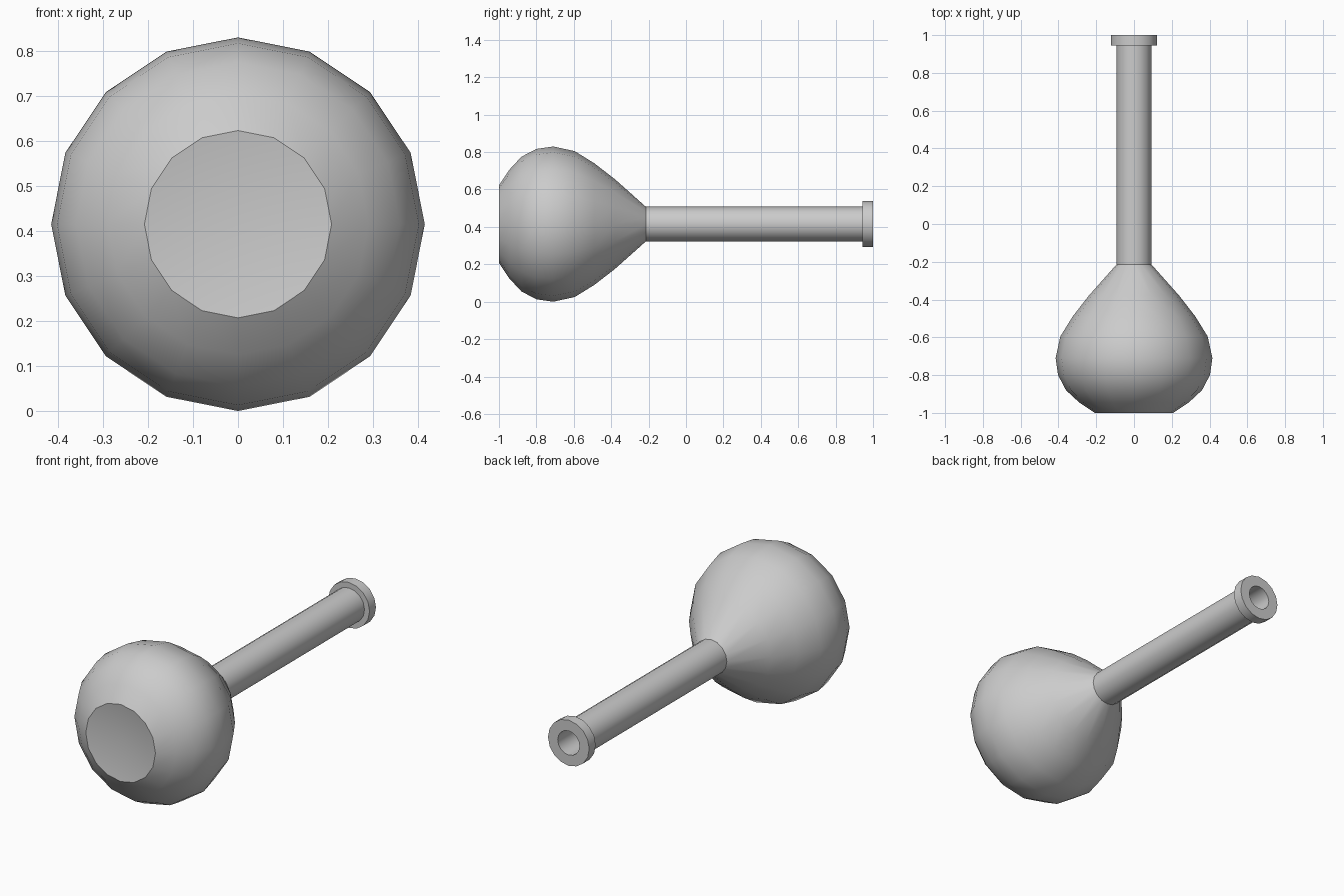
import bpy, bmesh, math

if "Cube" in bpy.data.objects:
    bpy.data.objects.remove(bpy.data.objects["Cube"], do_unlink=True)

SIDES = 16
AXIS_Z = 0.415

grey = bpy.data.materials.new("light grey glass")
grey.use_nodes = True
grey.diffuse_color = (0.6, 0.6, 0.6, 1)
grey.node_tree.nodes["Principled BSDF"].inputs["Base Color"].default_value = grey.diffuse_color


def lathe(name, profile, closed=False):
    """Revolve (y, radius) points around the lengthwise axis."""
    bm = bmesh.new()
    rings = []
    for y, r in profile:
        if r == 0:
            rings.append([bm.verts.new((0, y, AXIS_Z))] * SIDES)
            continue
        angles = [math.tau * i / SIDES for i in range(SIDES)]
        rings.append([bm.verts.new((r * math.cos(a), y, AXIS_Z + r * math.sin(a))) for a in angles])
    pairs = list(zip(rings, rings[1:]))
    if closed:
        pairs.append((rings[-1], rings[0]))
    for a, b in pairs:
        for i in range(SIDES):
            j = (i + 1) % SIDES
            bm.faces.new(dict.fromkeys((a[i], a[j], b[j], b[i])))
    bmesh.ops.recalc_face_normals(bm, faces=bm.faces)
    mesh = bpy.data.meshes.new(name)
    bm.to_mesh(mesh)
    bm.free()
    mesh.materials.append(grey)
    obj = bpy.data.objects.new(name, mesh)
    bpy.context.collection.objects.link(obj)
    bpy.ops.object.select_all(action='DESELECT')
    obj.select_set(True)
    bpy.context.view_layer.objects.active = obj
    bpy.ops.object.shade_smooth_by_angle(angle=math.radians(32))
    return obj


# Hollow bulb with a shallow dished base
outer = [(-1, 0.208), (-0.945, 0.29), (-0.88, 0.36), (-0.80, 0.402), (-0.71, 0.415),
         (-0.595, 0.39), (-0.49, 0.325), (-0.38, 0.24), (-0.215, 0.093)]
inner = [(y, r - 0.028) for y, r in reversed(outer[1:])]
lathe("bulb", [(-0.97, 0)] + outer + inner + [(-0.94, 0)])

# Hollow neck and the lip around its mouth
lathe("neck", [(-0.215, 0.093), (0.95, 0.093), (0.95, 0.065), (-0.215, 0.065)], closed=True)
lathe("lip", [(0.945, 0.123), (1, 0.123), (1, 0.065), (0.945, 0.065)], closed=True)
